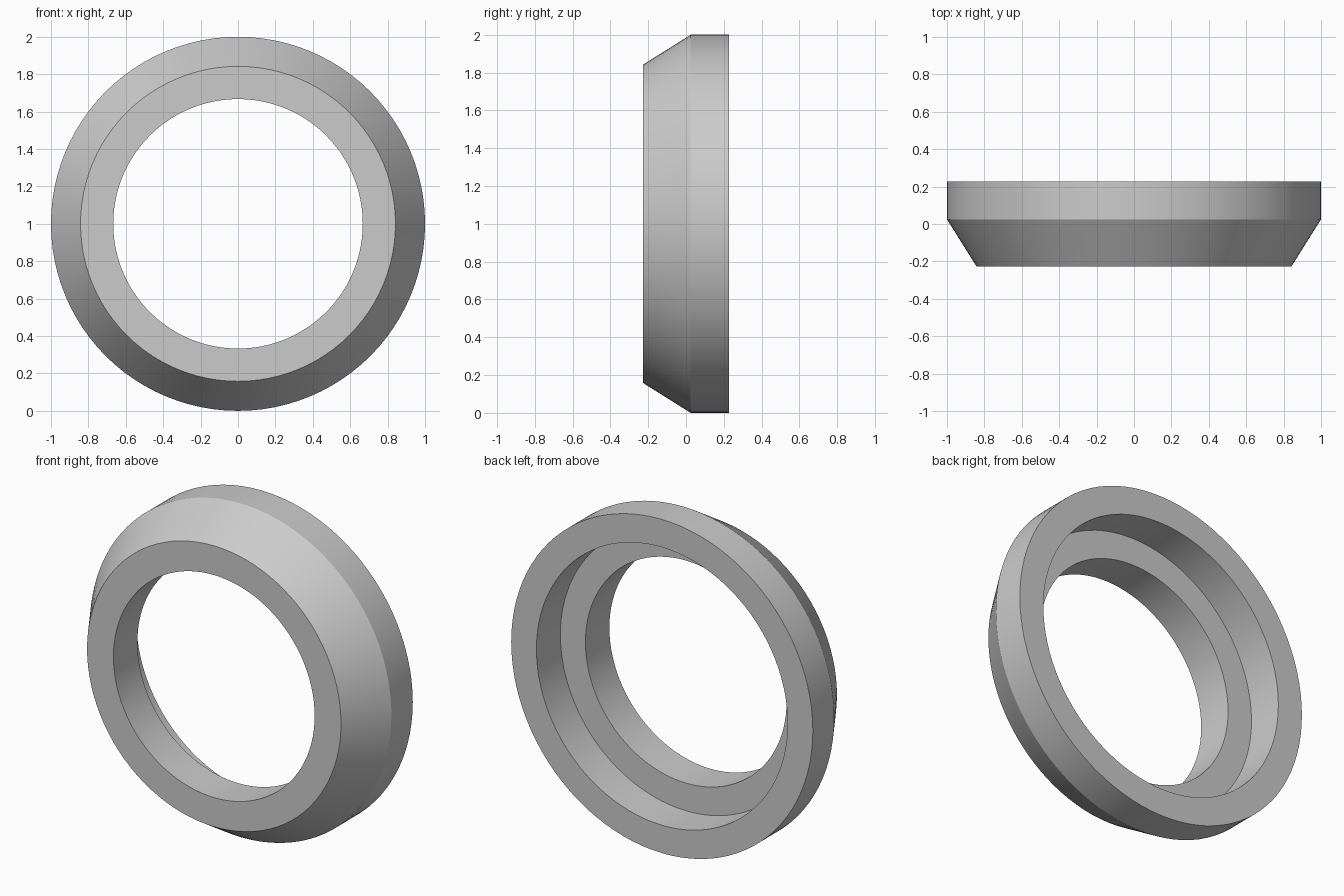
import bpy
import bmesh
from math import radians, tau
from mathutils import Matrix, Vector

cube = bpy.data.objects.get("Cube")
if cube:
    bpy.data.objects.remove(cube, do_unlink=True)

SEGMENTS = 96
HALF_DEPTH = 0.227

# Ring cross-section as (radius, y): bore, front lip, bevel, rim, back face, recess
PROFILE = [
    (0.667, 0.0),
    (0.667, -HALF_DEPTH),
    (0.842, -HALF_DEPTH),
    (1.0, 0.025),
    (1.0, HALF_DEPTH),
    (0.833, HALF_DEPTH),
    (0.833, 0.0),
]

# Plain grey material
grey = bpy.data.materials.new("plain_grey")
grey.use_nodes = True
colour = (0.6, 0.6, 0.6, 1)
grey.diffuse_color = colour
grey.node_tree.nodes["Principled BSDF"].inputs["Base Color"].default_value = colour

# Revolve the closed cross-section around the y axis
bm = bmesh.new()
verts = [bm.verts.new((r, y, 0)) for r, y in PROFILE]
edges = [bm.edges.new((a, b)) for a, b in zip(verts, verts[1:] + verts[:1])]
bmesh.ops.spin(bm, geom=verts + edges, cent=(0, 0, 0), axis=(0, 1, 0),
               angle=tau, steps=SEGMENTS, use_merge=False)
bmesh.ops.remove_doubles(bm, verts=bm.verts[:], dist=0.0001)
bmesh.ops.recalc_face_normals(bm, faces=bm.faces[:])
bmesh.ops.transform(bm, matrix=Matrix.Translation(Vector((0, 0, 1))), verts=bm.verts[:])

mesh = bpy.data.meshes.new("bevelled_ring")
bm.to_mesh(mesh)
bm.free()
mesh.materials.append(grey)
ring = bpy.data.objects.new("bevelled_ring", mesh)
bpy.context.collection.objects.link(ring)

# Smooth round walls with crisp rims
bpy.ops.object.select_all(action="DESELECT")
ring.select_set(True)
bpy.context.view_layer.objects.active = ring
bpy.ops.object.shade_smooth_by_angle(angle=radians(20))
